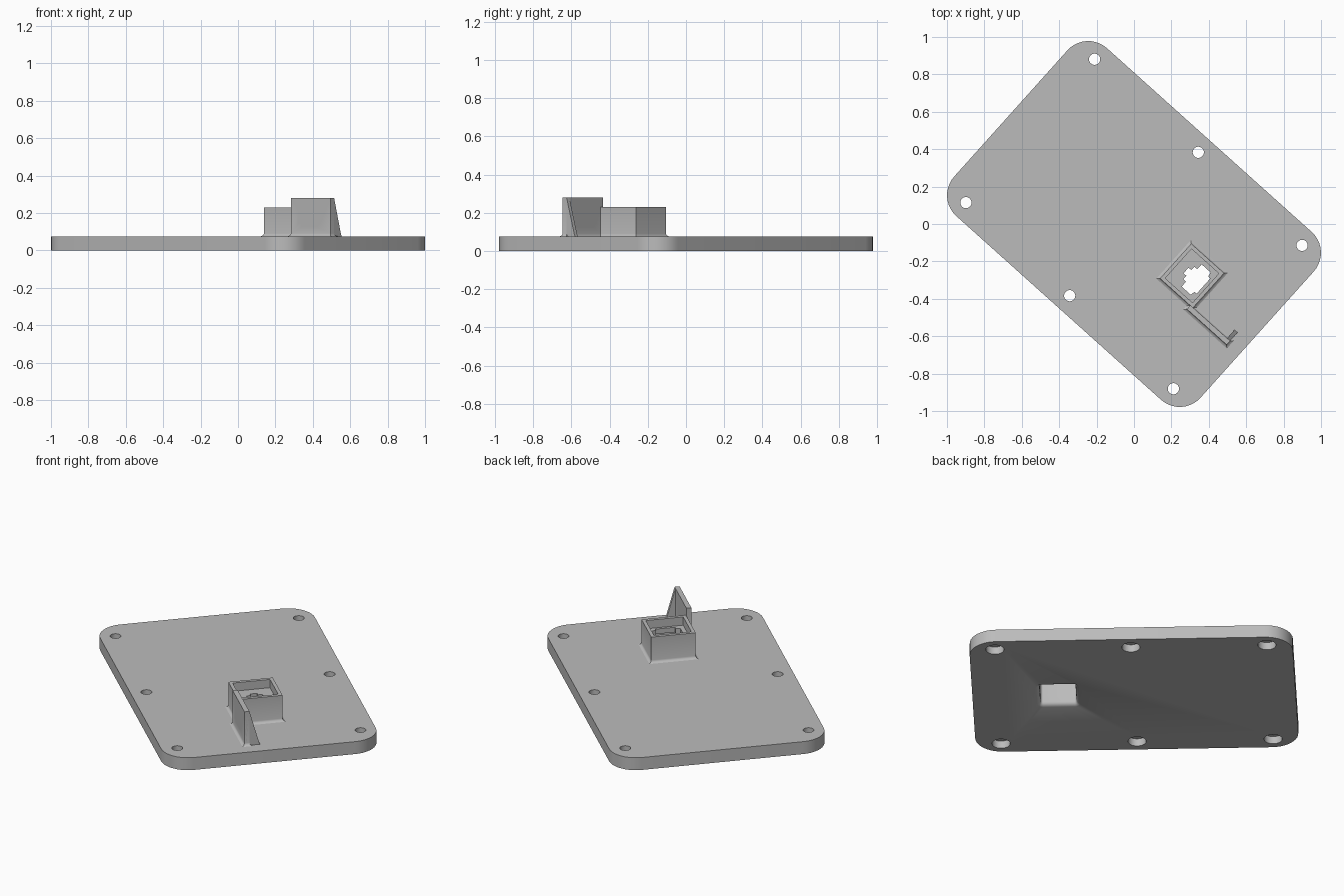
import bpy, math
from mathutils import Matrix

cube = bpy.data.objects.get("Cube")
if cube:
    bpy.data.objects.remove(cube, do_unlink=True)

grey = bpy.data.materials.new("plain_grey")
grey.use_nodes = True
grey.diffuse_color = (0.5, 0.5, 0.5, 1)
grey.node_tree.nodes["Principled BSDF"].inputs["Base Color"].default_value = grey.diffuse_color

TURN = Matrix.Rotation(math.radians(-41.9), 4, "Z")  # whole panel sits diagonally
TOP = 0.075                                          # upper face of the panel


def loft(name, rings):
    """Closed solid through equal-length rings of points, capped at both ends."""
    n = len(rings[0])
    verts = [p for ring in rings for p in ring]
    faces = [list(range(n))[::-1], list(range(len(verts) - n, len(verts)))]
    for k in range(len(rings) - 1):
        for i in range(n):
            a, b = k * n + i, k * n + (i + 1) % n
            faces.append((a, b, b + n, a + n))
    mesh = bpy.data.meshes.new(name)
    mesh.from_pydata(verts, [], faces)
    mesh.transform(TURN)
    mesh.materials.append(grey)
    obj = bpy.data.objects.new(name, mesh)
    bpy.context.collection.objects.link(obj)
    return obj


def rounded(cx, cy, a, b, r, z, seg=10):
    """Rounded rectangle ring, half sizes a and b."""
    pts = []
    for q, (sx, sy) in enumerate(((1, 1), (-1, 1), (-1, -1), (1, -1))):
        for i in range(seg + 1):
            t = math.pi / 2 * (q + i / seg)
            pts.append((cx + sx * (a - r) + r * math.cos(t),
                        cy + sy * (b - r) + r * math.sin(t), z))
    return pts


def rect(x0, x1, y0, y1, z, grow=0):
    return [(x0 - grow, y0 - grow, z), (x1 + grow, y0 - grow, z),
            (x1 + grow, y1 + grow, z), (x0 - grow, y1 + grow, z)]


def circle(x, y, r, z, n=32):
    return [(x + r * math.cos(2 * math.pi * i / n),
             y + r * math.sin(2 * math.pi * i / n), z) for i in range(n)]


def cut(obj, cutter):
    mod = obj.modifiers.new("cut", "BOOLEAN")
    mod.operation, mod.object, mod.solver = "DIFFERENCE", cutter, "EXACT"
    bpy.context.view_layer.objects.active = obj
    bpy.ops.object.modifier_apply(modifier=mod.name)
    bpy.data.objects.remove(cutter, do_unlink=True)


def flared(name, x0, x1, y0, y1, top):
    """Upright block with a small concave flare where it meets the panel."""
    flare = [(0.014, 0), (0.006, 0.004), (0.002, 0.009), (0, 0.016)]
    rings = [rect(x0, x1, y0, y1, TOP + h, g) for g, h in flare]
    return loft(name, rings + [rect(x0, x1, y0, y1, top)])


# Socket opening: half outline (half width, height), mirrored
half = [(0.055, -0.05), (0.055, -0.035), (0.08, -0.03), (0.08, 0.035),
        (0.045, 0.035), (0.045, 0.055), (0.02, 0.055), (0.02, 0.075)]
opening = half + [(-x, h) for x, h in reversed(half)]

# Panel with counterbored screw holes
panel = loft("panel", [rounded(0, 0, 0.885, 0.603, 0.15, z) for z in (0, TOP)])
for x in (-0.745, 0, 0.745):
    for y in (-0.515, 0.515):
        steps = [(0.05, -0.02), (0.05, 0.045), (0.03, 0.045), (0.03, 0.1)]
        cut(panel, loft("hole_cutter", [circle(x, y, r, z) for r, z in steps]))

# Pocket under the socket housing, with a flared mouth
BX, BY, BA, BB, WALL = 0.416, 0.001, 0.118, 0.125, 0.02
mouth = [(0.024, -0.01), (0.02, 0), (0.009, 0.006), (0.002, 0.014), (0, 0.024), (0, 0.15)]


def pocket():
    return loft("pocket_cutter", [rounded(BX, BY, BA - WALL + g, BB - WALL + g, 0.012 + g, z, 5)
                                  for g, z in mouth])


cut(panel, pocket())

# Socket housing: recessed top, pocket below, socket opening through its floor
housing = flared("socket_housing", BX - BA, BX + BA, BY - BB, BY + BB, 0.23)
cut(housing, pocket())
cut(housing, loft("recess_cutter", [rect(BX - BA, BX + BA, BY - BB, BY + BB, z, -WALL)
                                    for z in (0.18, 0.3)]))
cut(housing, loft("opening_cutter", [[(0.448 - h, BY + w, z) for w, h in opening]
                                     for z in (0.1, 0.25)]))

# Upright bracket with the same opening
X0, X1, Y0, Y1, HIGH = 0.515, 0.80, -0.15, -0.122, 0.28
bracket = flared("socket_bracket", X0, X1, Y0, Y1, HIGH)
cut(bracket, loft("opening_cutter", [[(0.648 + w, y, 0.175 + h) for w, h in opening]
                                     for y in (-0.2, -0.08)]))

# Triangular gusset at the outer end of the bracket
loft("bracket_gusset", [[(x, Y0 + 0.005, TOP), (x, Y1 + 0.06, TOP),
                         (x, Y1 + 0.054, TOP + 0.014), (x, Y1, HIGH), (x, Y0 + 0.005, HIGH)]
                        for x in (X1 - 0.022, X1)])

# Clean normals and shade curved sides smooth
for obj in bpy.context.scene.objects:
    obj.select_set(obj.type == "MESH")
bpy.context.view_layer.objects.active = panel
bpy.ops.object.mode_set(mode="EDIT")
bpy.ops.mesh.select_all(action="SELECT")
bpy.ops.mesh.normals_make_consistent(inside=False)
bpy.ops.object.mode_set(mode="OBJECT")
bpy.ops.object.shade_smooth_by_angle(angle=math.radians(30))
